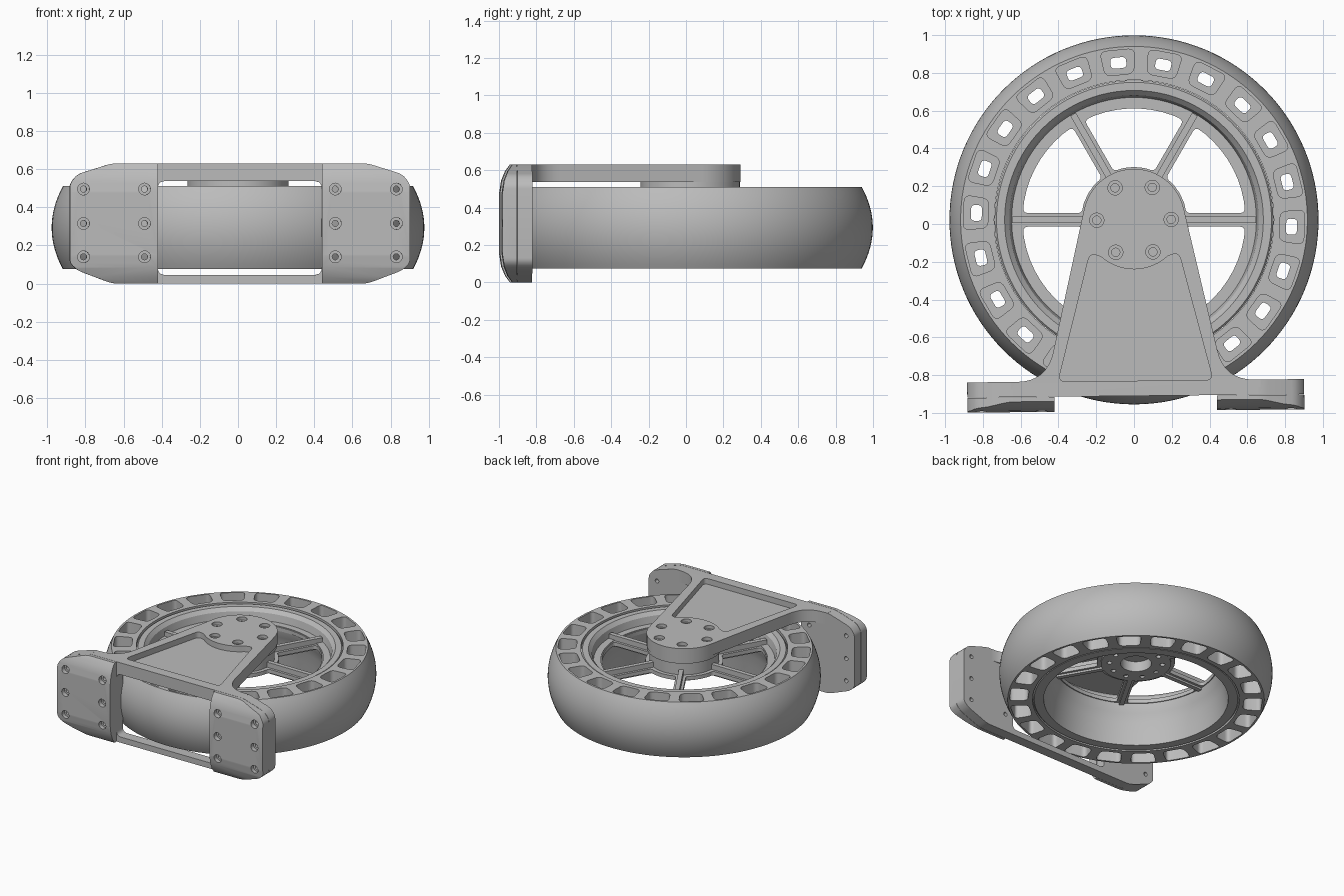
import bpy, bmesh
from math import sin, cos, asin, pi, radians
from mathutils import Vector, Matrix

old = bpy.data.objects.get("Cube")
if old:
    bpy.data.objects.remove(old)

grey = bpy.data.materials.new("plain grey")
grey.use_nodes = True
GREY = (0.5, 0.5, 0.5, 1)
grey.diffuse_color = GREY
grey.node_tree.nodes["Principled BSDF"].inputs["Base Color"].default_value = GREY

AXLE = Vector((0, 0.022, 0))
TILT = 0.01


def finish(name, bm):
    bmesh.ops.recalc_face_normals(bm, faces=bm.faces)
    me = bpy.data.meshes.new(name)
    bm.to_mesh(me)
    bm.free()
    me.materials.append(grey)
    ob = bpy.data.objects.new(name, me)
    bpy.context.collection.objects.link(ob)
    return ob


def prism(name, polys, lo, hi, axis="z"):
    """Extrude 2D outlines between lo and hi along an axis."""
    place = {"z": lambda a, b, h: (a, b, h),
             "y": lambda a, b, h: (a, h, b),
             "x": lambda a, b, h: (h, a, b)}[axis]
    bm = bmesh.new()
    for poly in polys:
        ends = [[bm.verts.new(place(p[0], p[1], h)) for p in poly] for h in (lo, hi)]
        for end in ends:
            bm.faces.new(end)
        for i in range(len(poly)):
            j = i - 1
            bm.faces.new((ends[0][j], ends[0][i], ends[1][i], ends[1][j]))
    return finish(name, bm)


def revolve(name, profile, closed=True, steps=96):
    bm = bmesh.new()
    vs = [bm.verts.new((r, 0, z)) for r, z in profile]
    es = [bm.edges.new((a, b)) for a, b in zip(vs, vs[1:] + (vs[:1] if closed else []))]
    bmesh.ops.spin(bm, geom=vs + es, cent=(0, 0, 0), axis=(0, 0, 1),
                   angle=2 * pi, steps=steps, use_merge=False)
    bmesh.ops.remove_doubles(bm, verts=bm.verts, dist=1e-4)
    return finish(name, bm)


def boolean(ob, other, op="DIFFERENCE"):
    m = ob.modifiers.new("cut", "BOOLEAN")
    m.object, m.operation, m.solver = other, op, "EXACT"
    bpy.context.view_layer.objects.active = ob
    bpy.ops.object.modifier_apply(modifier=m.name)
    bpy.data.objects.remove(other)


def rounded(corners, steps=5):
    """Round each (x, y, cutback) corner."""
    out = []
    for i, c in enumerate(corners):
        p, t = Vector(c[:2]), c[2]
        if not t:
            out.append(p)
            continue
        a = p + (Vector(corners[i - 1][:2]) - p).normalized() * t
        b = p + (Vector(corners[(i + 1) % len(corners)][:2]) - p).normalized() * t
        for k in range(steps + 1):
            s = k / steps
            out.append(a * (1 - s) ** 2 + p * 2 * s * (1 - s) + b * s * s)
    return out


def circle(x, y, r, n=20):
    return [(x + r * cos(2 * pi * i / n), y + r * sin(2 * pi * i / n)) for i in range(n)]


def box(x0, x1, y0, y1, t=0.0):
    return rounded([(x0, y0, t), (x1, y0, t), (x1, y1, t), (x0, y1, t)])


def around(poly, n, phase=0.0):
    """Repeat an outline n times around the axle."""
    return [[Matrix.Rotation(phase + 2 * pi * k / n, 2) @ Vector(p) for p in poly]
            for k in range(n)]


# Tyre with bulging tread and a ring of pockets on both faces
tread = [(0.918 + 0.059 * (1 - (k / 8 - 1) ** 2), 0.075 + 0.435 * k / 16) for k in range(17)]
tyre = revolve("tyre", [(0.74, 0.075)] + tread + [(0.74, 0.51)], steps=128)
pocket = rounded([(0.772, -0.076, 0.035), (0.902, -0.092, 0.035),
                  (0.902, 0.092, 0.035), (0.772, 0.076, 0.035)])
phase = radians(-2.5)
for lo, hi in ((0.38, 0.6), (0, 0.2)):
    boolean(tyre, prism("pocket_cutter", around(pocket, 22, phase), lo, hi))
slot = box(0.806, 0.864, -0.042, 0.042, 0.022)
boolean(tyre, prism("slot_cutter", around(slot, 22, phase), 0.1, 0.5))

# Rim
rim = revolve("rim", [(0.738, 0.09), (0.728, 0.078), (0.66, 0.078), (0.65, 0.16),
                      (0.638, 0.25), (0.622, 0.32), (0.597, 0.375), (0.597, 0.42),
                      (0.648, 0.42), (0.66, 0.475), (0.685, 0.502), (0.728, 0.502),
                      (0.738, 0.49)])

# Wheel web with six windows
web = revolve("wheel_web", [(0.2, 0.385), (0.63, 0.385), (0.63, 0.415), (0.2, 0.415)])


def arc(r, n, half=0.036):
    a = asin(half / r)
    return [(r * cos(a + (pi / 3 - 2 * a) * k / n), r * sin(a + (pi / 3 - 2 * a) * k / n), 0)
            for k in range(n + 1)]


def soften(points, t):
    return [(x, y, t if i in (0, len(points) - 1) else 0) for i, (x, y, _) in enumerate(points)]


window = rounded(soften(arc(0.59, 9), 0.03) + soften(arc(0.28, 4)[::-1], 0.02))
boolean(web, prism("window_cutter", around(window, 6), 0.3, 0.5))

# Raised ribs along the spokes
ribs = prism("spoke_ribs", around(box(0.2, 0.645, -0.017, 0.017), 6), 0.37, 0.455)

# Hub with bore and small bolt holes underneath
hub = revolve("hub", [(0, 0.45), (0.11, 0.45), (0.11, 0.37), (0.25, 0.37), (0.25, 0.505),
                      (0.266, 0.51), (0.266, 0.54), (0, 0.54)], closed=False, steps=64)
boolean(hub, prism("hub_hole_cutter", around(circle(0.19, 0, 0.018, 12), 10), 0.3, 0.41))

wheel = [tyre, rim, web, ribs, hub]
for ob in wheel:
    ob.data.transform(Matrix.Translation(AXLE))

# Bracket: octagonal front frame with a tyre opening
half = [(0.67, 0.63, 0.03), (0.855, 0.572, 0.03), (0.892, 0.52, 0.02),
        (0.892, 0.11, 0.02), (0.855, 0.07, 0.03), (0.67, 0, 0.03)]
octagon = rounded(half + [(-x, z, t) for x, z, t in half[::-1]], 3)
bracket = prism("bracket", [octagon], -0.91, -0.83, "y")
boolean(bracket, prism("opening_cutter", [box(-0.43, 0.43, 0.045, 0.537, 0.04)], -1, -0.7, "y"))

# Bracket: tapered arm over the hub
nose = [(0.27 * cos(a), 0.022 + 0.27 * sin(a), 0)
        for a in [radians(13 + 154 * k / 24) for k in range(25)]]
side = [(0.66, -0.87, 0), (0.66, -0.83, 0), (0.47, -0.83, 0.16)]
arm = prism("arm", [rounded(side + nose + [(-x, y, t) for x, y, t in side[::-1]], 8)], 0.537, 0.63)
boolean(bracket, arm, "UNION")

# Recess in the arm, following the bolt circle
scoop = [(0.262 * cos(a), 0.022 + 0.262 * sin(a), 0)
         for a in [radians(228 + 84 * k / 12) for k in range(13)]]
recess = rounded([(-0.41, -0.83, 0.04), (-0.235, -0.15, 0.04)] + scoop
                 + [(0.235, -0.15, 0.04), (0.41, -0.83, 0.04)])
boolean(bracket, prism("recess_cutter", [recess], 0.585, 0.7))

# Counterbored bolt circle
for r, lo in ((0.038, 0.605), (0.022, 0.56)):
    holes = prism("bolt_cutter", around(circle(0.197, 0, r), 6), lo, 0.7)
    holes.data.transform(Matrix.Translation(AXLE))
    boolean(bracket, holes)

# Mounting pads: curved front faces trimmed to the frame outline
front = [(-0.912, 0), (-0.935, 0), (-0.96, 0.035), (-0.98, 0.085), (-0.99, 0.15)]
front += [(y, 0.63 - z) for y, z in front[::-1]]
pads = []
for name, s in (("left_pad", 1), ("right_pad", -1)):
    pad = prism(name, [front], s * 0.43, s * 0.95, "x")
    boolean(pad, prism("trim", [octagon], -1.1, -0.8, "y"), "INTERSECT")
    pads.append(pad)

# Screw holes through pads and frame
spots = [(x, z) for x in (-0.82, -0.5, 0.5, 0.82) for z in (0.14, 0.315, 0.495)]
for ob in pads + [bracket]:
    for r, depth in ((0.031, -0.955), (0.016, -0.7)):
        if ob is bracket and depth < -0.9:
            continue
        boolean(ob, prism("screw_cutter", [circle(x, z, r, 16) for x, z in spots], -1.1, depth, "y"))

# The bracket sits slightly turned about the axle
turn = Matrix.Translation(AXLE) @ Matrix.Rotation(TILT, 4, "Z") @ Matrix.Translation(-AXLE)
for ob in pads + [bracket]:
    ob.data.transform(turn)

# Smooth curved surfaces, keep hard edges
bpy.ops.object.select_all(action="DESELECT")
for ob in wheel + pads + [bracket]:
    ob.select_set(True)
    bpy.context.view_layer.objects.active = ob
bpy.ops.object.shade_smooth_by_angle(angle=radians(28))
